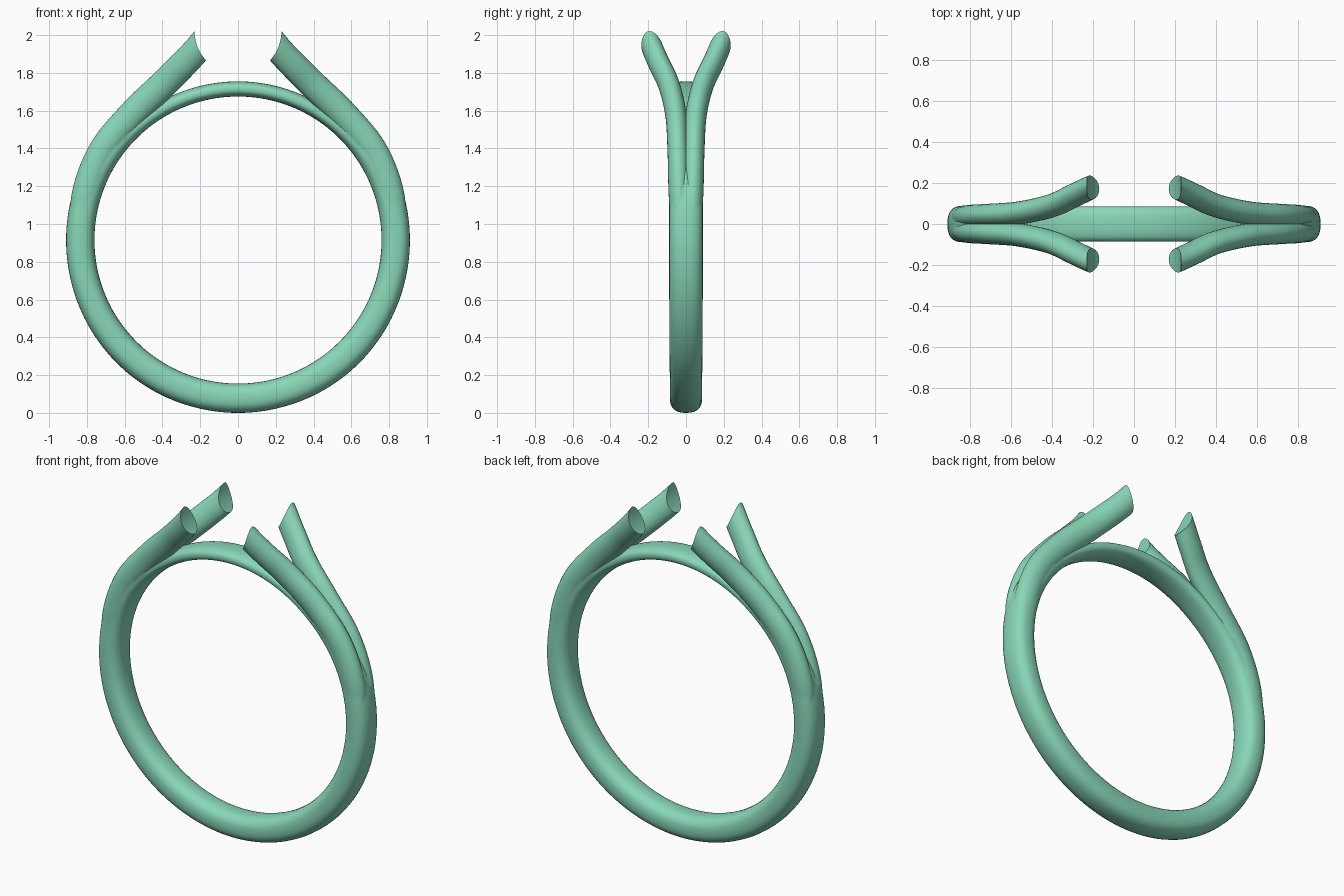
import bpy, bmesh, math
from mathutils import Vector

if "Cube" in bpy.data.objects:
    bpy.data.objects.remove(bpy.data.objects["Cube"])

CZ = 0.915          # height of the finger-hole centre
R_IN = 0.76         # finger-hole radius


def smooth(a, b, t):
    t = min(1, max(0, (t - a) / (b - a)))
    return t * t * (3 - 2 * t)


def section(centre, u, v, a, b, n=32, power=2.0):
    # rounded (super-elliptic) cross-section spanned by u and v
    pts = []
    for i in range(n):
        t = 2 * math.pi * i / n
        c, s = math.cos(t), math.sin(t)
        pts.append(centre + u * a * math.copysign(abs(c) ** (2 / power), c)
                   + v * b * math.copysign(abs(s) ** (2 / power), s))
    return pts


def loft(name, rings, closed):
    bm = bmesh.new()
    loops = [[bm.verts.new(p) for p in r] for r in rings]
    n = len(loops[0])
    pairs = list(zip(loops, loops[1:]))
    if closed:
        pairs.append((loops[-1], loops[0]))
    else:
        bm.faces.new(loops[0])
        bm.faces.new(loops[-1])
    for p, q in pairs:
        for i in range(n):
            j = (i + 1) % n
            bm.faces.new((p[i], p[j], q[j], q[i]))
    bmesh.ops.recalc_face_normals(bm, faces=bm.faces)
    me = bpy.data.meshes.new(name)
    bm.to_mesh(me)
    bm.free()
    ob = bpy.data.objects.new(name, me)
    bpy.context.collection.objects.link(ob)
    return ob


def boolean(target, tool, op):
    mod = target.modifiers.new(op.lower(), 'BOOLEAN')
    mod.operation, mod.object, mod.solver = op, tool, 'EXACT'
    bpy.context.view_layer.objects.active = target
    bpy.ops.object.modifier_apply(modifier=mod.name)


def spline(pts, steps=10):
    # Catmull-Rom through rows of any length
    P = [[2 * a - b for a, b in zip(pts[0], pts[1])]] + pts
    P.append([2 * a - b for a, b in zip(pts[-1], pts[-2])])
    out = []
    for k in range(1, len(P) - 2):
        for s in range(steps):
            t = s / steps
            out.append([0.5 * (2 * b + (c - a) * t + (2 * a - 5 * b + 4 * c - d) * t * t
                               + (3 * b - a - 3 * c + d) * t ** 3)
                        for a, b, c, d in zip(*P[k - 1:k + 3])])
    return out + [list(pts[-1])]


# band: full thickness below, thinning to a bridge at the top
Y = Vector((0, 1, 0))
rings = []
for i in range(160):
    ang = 2 * math.pi * i / 160
    radial = Vector((math.cos(ang), 0, math.sin(ang)))
    elev = math.degrees(math.asin(max(-1, min(1, radial.z))))
    thick = 0.155 - 0.005 * smooth(-60, 0, elev) - 0.07 * smooth(18, 58, elev)
    wide = 0.085 + 0.004 * smooth(-80, -10, elev) - 0.004 * smooth(30, 60, elev)
    centre = Vector((0, 0, CZ)) + radial * (R_IN + thick / 2)
    rings.append(section(centre, radial, Y, thick / 2, wide, power=2.5))
band = loft("ring_band", rings, True)

# prongs: x, y, z, in-plane half size, sideways half size
path = spline([
    (0.835, 0.030, 0.90, 0.060, 0.045),
    (0.805, 0.037, 1.16, 0.074, 0.055),
    (0.715, 0.043, 1.39, 0.075, 0.055),
    (0.560, 0.054, 1.58, 0.075, 0.056),
    (0.400, 0.090, 1.735, 0.075, 0.056),
    (0.285, 0.143, 1.85, 0.074, 0.056),
    (0.205, 0.180, 1.937, 0.073, 0.056),
    (0.120, 0.213, 2.045, 0.072, 0.056)])
prongs = []
for sx in (1, -1):
    for sy in (1, -1):
        c = [Vector((sx * p[0], sy * p[1], p[2])) for p in path]
        rings = []
        for i, p in enumerate(path):
            t = (c[min(i + 1, len(c) - 1)] - c[max(i - 1, 0)]).normalized()
            side = (Y - t * t.y).normalized()
            rings.append(section(c[i], t.cross(side), side, p[3], p[4], n=28))
        prongs.append(loft("prong", rings, False))

# round stone seat trims the prong tips
bpy.ops.mesh.primitive_cylinder_add(vertices=96, radius=0.23, depth=1,
                                    location=(0, 0, 2.022), rotation=(math.pi / 2, 0, 0))
seat = bpy.context.object
seat.name = "seat_cutter"
seat.hide_render = True

for prong in prongs:
    boolean(prong, seat, 'DIFFERENCE')
    boolean(band, prong, 'UNION')
for helper in prongs + [seat]:
    bpy.data.objects.remove(helper, do_unlink=True)

# smooth metal finish
mat = bpy.data.materials.new("green_metal")
mat.diffuse_color = (0.25, 0.68, 0.48, 1)
mat.use_nodes = True
mat.node_tree.nodes["Principled BSDF"].inputs["Base Color"].default_value = mat.diffuse_color
band.data.materials.clear()
band.data.materials.append(mat)
bpy.ops.object.select_all(action='DESELECT')
band.select_set(True)
bpy.context.view_layer.objects.active = band
bpy.ops.object.shade_smooth_by_angle(angle=math.radians(35))
